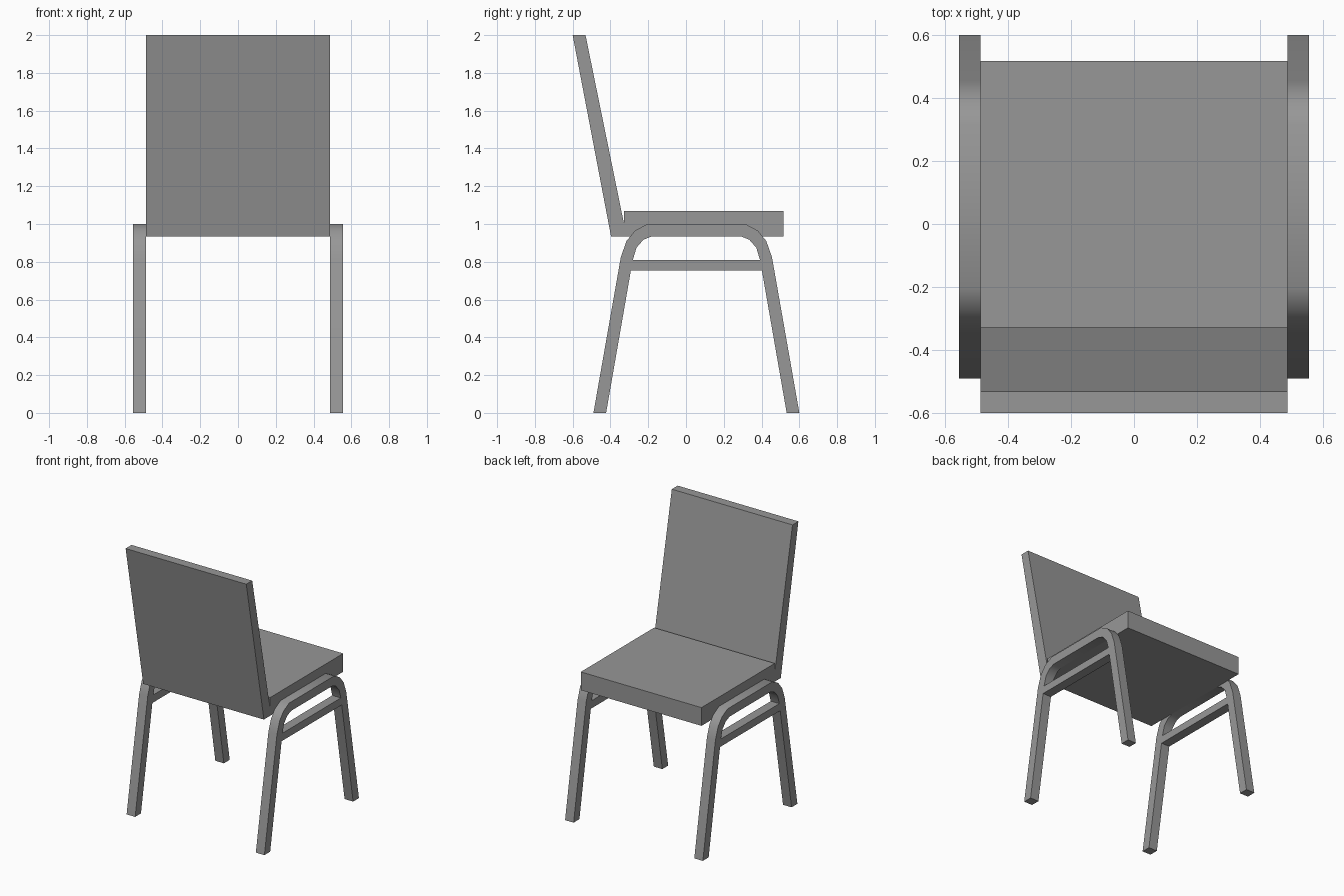
import bpy, bmesh

if "Cube" in bpy.data.objects:
    bpy.data.objects.remove(bpy.data.objects["Cube"])

# Dark grey used on the whole chair
grey = bpy.data.materials.new("dark_grey")
grey.diffuse_color = (0.31, 0.31, 0.31, 1)
grey.use_nodes = True
grey.node_tree.nodes["Principled BSDF"].inputs["Base Color"].default_value = grey.diffuse_color


def finish(bm, name, smooth=False):
    bmesh.ops.recalc_face_normals(bm, faces=bm.faces[:])
    mesh = bpy.data.meshes.new(name)
    bm.to_mesh(mesh)
    bm.free()
    mesh.materials.append(grey)
    obj = bpy.data.objects.new(name, mesh)
    bpy.context.collection.objects.link(obj)
    if smooth:
        bpy.ops.object.select_all(action='DESELECT')
        bpy.context.view_layer.objects.active = obj
        obj.select_set(True)
        bpy.ops.object.shade_smooth_by_angle(angle=0.6)
    return obj


def extrude_profile(name, profile, x0, x1, smooth=False):
    """Extrude a (y, z) outline along x."""
    bm = bmesh.new()
    face = bm.faces.new([bm.verts.new((x0, y, z)) for y, z in profile])
    out = bmesh.ops.extrude_face_region(bm, geom=[face])
    verts = [v for v in out["geom"] if isinstance(v, bmesh.types.BMVert)]
    bmesh.ops.translate(bm, verts=verts, vec=(x1 - x0, 0, 0))
    # triangulate the concave end caps
    bmesh.ops.triangulate(bm, faces=[f for f in bm.faces if len(f.verts) > 4])
    return finish(bm, name, smooth)


HALF = 0.487      # half width of seat and backrest
OUT = 0.556       # outer side of leg frames
MID = 0.055       # y centre of leg frames

# One-piece seat and leaning backrest
shell = [(-0.397, 0.935), (0.517, 0.935), (0.517, 1.0),
         (-0.328, 1.0), (-0.532, 2.0), (-0.6, 2.0)]
extrude_profile("seat_and_backrest", shell, -HALF, HALF)

# Low padded cushion with sloping borders
bm = bmesh.new()
base = bm.faces.new([bm.verts.new(p) for p in (
    (-HALF, -0.328, 1.0), (HALF, -0.328, 1.0),
    (HALF, 0.517, 1.0), (-HALF, 0.517, 1.0))])
bmesh.ops.inset_individual(bm, faces=[base], thickness=0.122)
bmesh.ops.translate(bm, verts=base.verts[:], vec=(0, 0, 0.068))
finish(bm, "seat_cushion", smooth=True)

# Bent leg frames with a crossbar on each side
outer = [(0.545, 0), (0.4, 0.825), (0.37, 0.91), (0.325, 0.965), (0.26, 1.0)]
inner = [(0.478, 0), (0.338, 0.805), (0.317, 0.875), (0.28, 0.917), (0.235, 0.935)]
arch = ([(MID - y, z) for y, z in outer]
        + [(MID + y, z) for y, z in reversed(outer)]
        + [(MID + y, z) for y, z in inner]
        + [(MID - y, z) for y, z in reversed(inner)])
bar = [(MID - 0.347, 0.755), (MID + 0.347, 0.755),
       (MID + 0.338, 0.81), (MID - 0.338, 0.81)]
for side, s in (("left", -1), ("right", 1)):
    extrude_profile(side + "_leg_frame", arch, s * HALF, s * OUT, smooth=True)
    extrude_profile(side + "_crossbar", bar, s * HALF, s * OUT)
